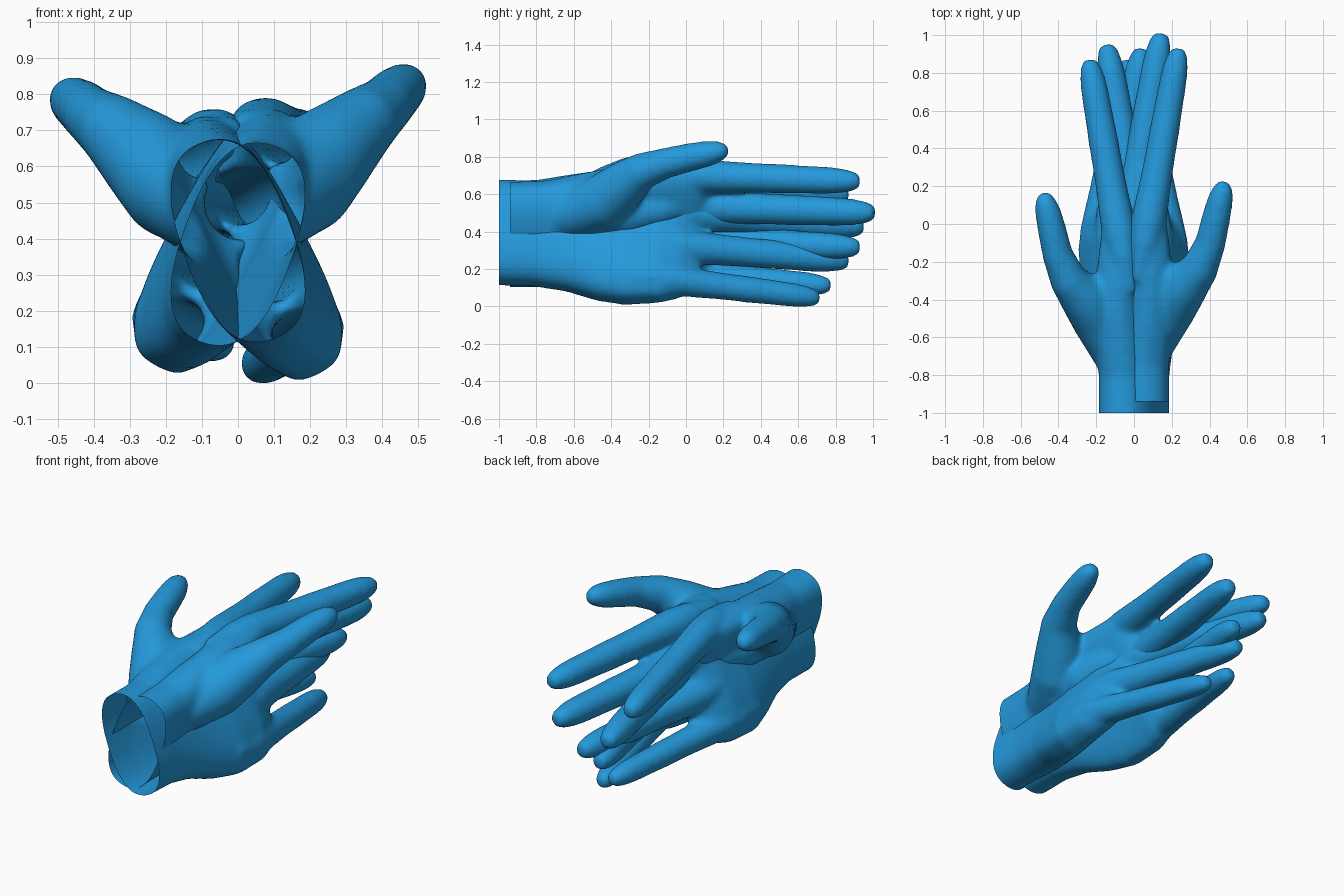
import bpy, bmesh, math
from mathutils import Vector, Matrix

if "Cube" in bpy.data.objects:
    bpy.data.objects.remove(bpy.data.objects["Cube"])

blue = bpy.data.materials.new("blue")
blue.diffuse_color = (0.018, 0.32, 0.71, 1)
blue.use_nodes = True
blue.node_tree.nodes["Principled BSDF"].inputs["Base Color"].default_value = blue.diffuse_color
SIDES = 20


def loft(bm, rings):
    """Closed skin over a list of vertex rings."""
    rows = [[bm.verts.new(p) for p in r] for r in rings]
    for a, b in zip(rows, rows[1:]):
        for i in range(len(a)):
            j = (i + 1) % len(a)
            bm.faces.new((a[i], a[j], b[j], b[i]))
    bm.faces.new(rows[0][::-1])
    bm.faces.new(rows[-1])


def tube(bm, path):
    """Round limb through (x, y, z, radius) stations with a rounded tip."""
    pts = [Vector(p[:3]) for p in path]
    rings = []
    for k, p in enumerate(pts):
        d = pts[min(k + 1, len(pts) - 1)] - pts[max(k - 1, 0)]
        q = d.to_track_quat('Z', 'Y')
        r = path[k][3]
        rings.append([p + q @ Vector((r * math.cos(t), r * math.sin(t), 0))
                      for t in (2 * math.pi * i / SIDES for i in range(SIDES))])
    loft(bm, rings)


def section(y, cx, cz, a, b, tilt, cup, power):
    """Tilted rounded slice of the palm; a lower power makes it boxier."""
    t0, ring = math.radians(tilt), []
    for i in range(36):
        t = 2 * math.pi * i / 36
        c, s = math.cos(t), math.sin(t)
        u = a * math.copysign(abs(c) ** power, c)
        v = b * math.copysign(abs(s) ** power, s) + cup * ((u / a) ** 2 - 0.4)
        ring.append((cx + u * math.sin(t0) + v * math.cos(t0), y,
                     cz + u * math.cos(t0) - v * math.sin(t0)))
    return ring


def finger(bm, base, tip, r):
    """Finger from inside the palm to the tip, with slight joint swelling."""
    b, e = Vector(base), Vector(tip)
    path = []
    for t, k in ((-.3, .5), (-.1, 1.05), (.03, 1.18), (.16, 1.12), (.3, 1.04), (.45, 1.0),
                 (.54, 1.0), (.66, .95), (.8, .92), (.89, .85), (.96, .68), (1.0, .45)):
        p = b.lerp(e, t)
        path.append((p.x, p.y, p.z, r * k))
    tube(bm, path)


def build_hand(name, matrix):
    bm = bmesh.new()
    # palm and wrist
    loft(bm, [section(*s) for s in (
        (-1.00, .00, .383, .290, .155, 20, 0, .8),
        (-.75, .00, .388, .293, .152, 20, 0, .8),
        (-.58, -.005, .397, .325, .15, 23, .005, .75),
        (-.42, -.025, .393, .370, .142, 26, .01, .7),
        (-.27, -.045, .395, .395, .138, 28, .01, .65),
        (-.08, -.055, .41, .392, .122, 28, .01, .65),
        (.02, -.045, .42, .375, .105, 27, .005, .65),
        (.08, -.035, .43, .34, .08, 27, 0, .7),
        (.13, -.03, .44, .28, .04, 27, 0, .8))])
    # four fingers
    finger(bm, (.072, -.02, .70), (.237, .93, .668), .080)
    finger(bm, (-.02, .02, .535), (.145, 1.01, .50), .083)
    finger(bm, (-.115, .0, .355), (.04, .93, .315), .080)
    finger(bm, (-.205, -.06, .175), (-.05, .775, .11), .072)
    # thumb with its fleshy base, and the web beside it
    tube(bm, [(.03, -.78, .46, .10), (.10, -.6, .50, .135), (.18, -.44, .56, .15),
              (.265, -.33, .65, .13), (.35, -.23, .725, .1), (.405, -.1, .768, .082),
              (.432, .02, .797, .077), (.455, .12, .817, .07), (.47, .18, .83, .057),
              (.478, .225, .835, .032)])
    tube(bm, [(.08, -.36, .60, .10), (.18, -.31, .645, .095), (.27, -.28, .685, .085),
              (.35, -.24, .72, .06)])
    tube(bm, [(.06, -.7, .45, .07), (.10, -.5, .45, .10), (.11, -.3, .49, .11),
              (.08, -.12, .52, .09), (.04, .02, .54, .06)])
    bmesh.ops.recalc_face_normals(bm, faces=bm.faces)
    me = bpy.data.meshes.new(name)
    bm.to_mesh(me)
    bm.free()
    ob = bpy.data.objects.new(name, me)
    bpy.context.collection.objects.link(ob)
    # fuse the parts into one skin
    rm = ob.modifiers.new("fuse", 'REMESH')
    rm.mode = 'VOXEL'
    rm.voxel_size = 0.014
    sm = ob.modifiers.new("soften", 'SMOOTH')
    sm.factor = 0.5
    sm.iterations = 16
    dg = bpy.context.evaluated_depsgraph_get()
    skin = bpy.data.meshes.new_from_object(ob.evaluated_get(dg))
    ob.modifiers.clear()
    # cut the wrist open
    bm = bmesh.new()
    bm.from_mesh(skin)
    bmesh.ops.bisect_plane(bm, geom=bm.verts[:] + bm.edges[:] + bm.faces[:],
                           plane_co=(0, -.94, 0), plane_no=(0, 1, 0), clear_inner=True)
    bm.transform(matrix)
    if matrix.determinant() < 0:
        bmesh.ops.reverse_faces(bm, faces=bm.faces)
    for f in bm.faces:
        f.smooth = True
    bm.to_mesh(skin)
    bm.free()
    skin.materials.clear()
    skin.materials.append(blue)
    ob.data = skin
    return ob


# two crossed hands, the second mirrored, set back and sloping slightly down
build_hand("hand_one", Matrix.Identity(4))
slope = Matrix.Identity(4)
slope[2][1], slope[2][3] = -.045, -.045 * .7
build_hand("hand_two", Matrix.Translation((0, -.06, 0)) @ slope @ Matrix.Scale(-1, 4, (1, 0, 0)))
